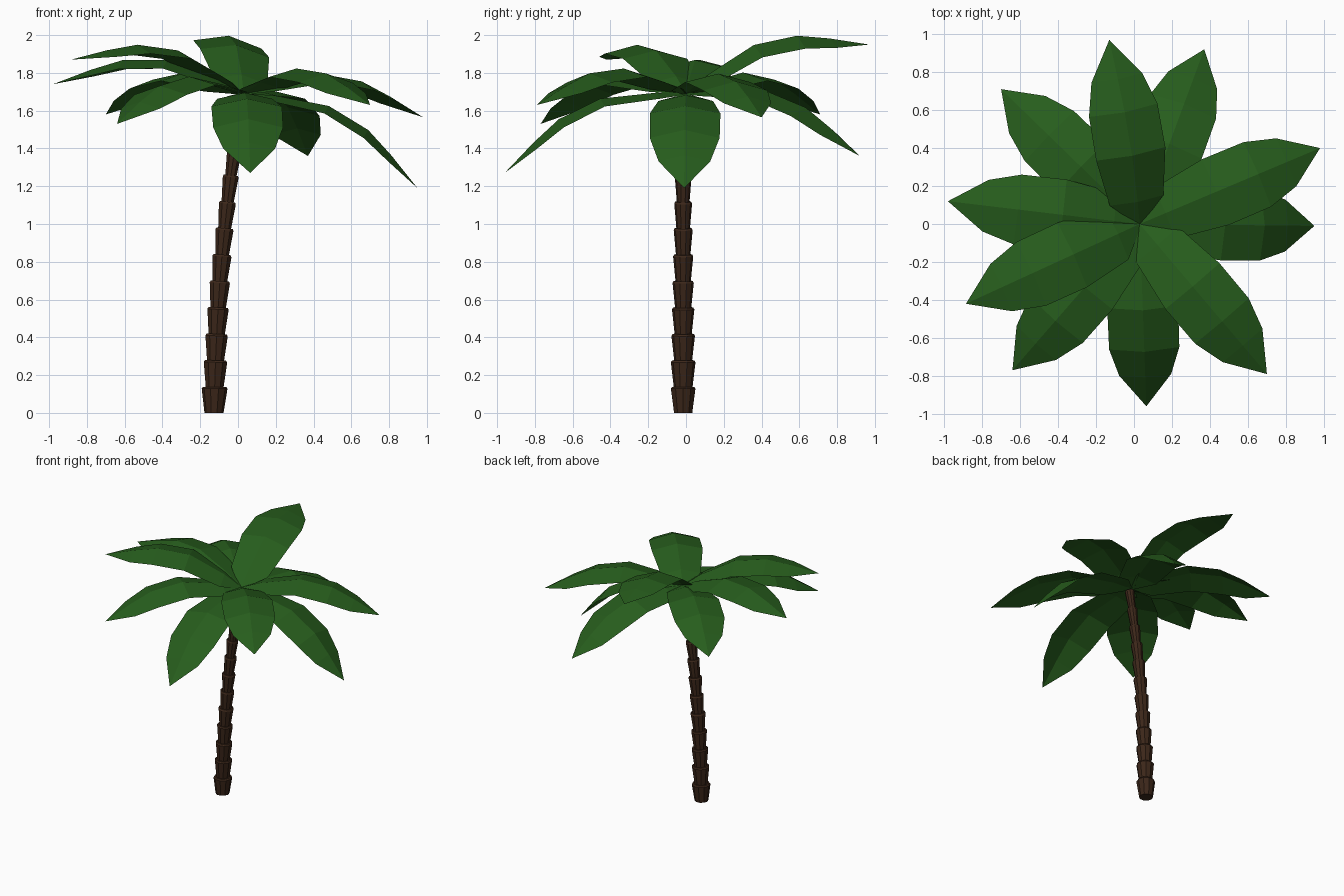
import bpy, bmesh, math
from mathutils import Vector, Matrix

if "Cube" in bpy.data.objects:
    bpy.data.objects.remove(bpy.data.objects["Cube"])


def material(name, rgb):
    m = bpy.data.materials.new(name)
    m.diffuse_color = (*rgb, 1)
    m.use_nodes = True
    m.node_tree.nodes["Principled BSDF"].inputs["Base Color"].default_value = m.diffuse_color
    return m


bark = material("bark", (0.045, 0.02, 0.01))
leaf = material("leaf", (0.02, 0.11, 0.012))


def finish(bm, name, mat, recalc=True):
    if recalc:
        bmesh.ops.recalc_face_normals(bm, faces=bm.faces)
    me = bpy.data.meshes.new(name)
    bm.to_mesh(me)
    bm.free()
    me.materials.append(mat)
    ob = bpy.data.objects.new(name, me)
    bpy.context.collection.objects.link(ob)
    return ob


# Trunk: flared bark rings stacked along a leaning curve
SIDES, RINGS, STEP = 10, 12, 0.14


def trunk_center(z):
    return Vector((-0.127 + 0.022 * z + 0.043 * z ** 2.3 * 0.85, -0.015, z))


for i in range(RINGS):
    z0, z1 = max(0, i * STEP - 0.015), (i + 1) * STEP - 0.012
    a, b = trunk_center(z0), trunk_center(z1)
    axis = (b - a).normalized()
    tilt = axis.to_track_quat('Z', 'Y').to_matrix() if i else Matrix.Identity(3)
    wide = 0.071 - 0.0215 * z1
    narrow = wide * 0.74
    rings = [(a, narrow), (b, wide), (b + axis * 0.01, wide * 0.9)]
    bm = bmesh.new()
    loops = []
    for c, r in rings:
        loops.append([bm.verts.new(c + tilt @ Vector((
            r * math.cos(2 * math.pi * k / SIDES),
            r * math.sin(2 * math.pi * k / SIDES), 0))) for k in range(SIDES)])
    for lo, hi in zip(loops, loops[1:]):
        for k in range(SIDES):
            n = (k + 1) % SIDES
            bm.faces.new((lo[k], lo[n], hi[n], hi[k]))
    bm.faces.new(loops[0][::-1])
    bm.faces.new(loops[-1])
    finish(bm, f"trunk_ring_{i + 1}", bark)

# Fronds: one arched, ridged leaf aimed at each tip
# stations: distance along chord, ridge height, half width, edge drop
STATIONS = [(0.0, 0.0, 0.015, 0.005), (0.14, 0.068, 0.145, 0.035),
            (0.42, 0.158, 0.187, 0.045), (0.66, 0.146, 0.185, 0.048),
            (0.83, 0.086, 0.137, 0.035), (1.0, 0.0, 0.0, 0.0)]
CROWN = Vector((0.03, 0.0, 1.69))
# tip x, y, z and roll in degrees
TIPS = [(-0.13, 0.97, 1.95, 7), (0.37, 0.92, 1.36, 0), (0.98, 0.40, 1.565, 0),
        (0.95, -0.01, 1.19, 0), (0.70, -0.79, 1.63, 0), (0.065, -0.96, 1.27, 0),
        (-0.64, -0.77, 1.53, 0), (-0.885, -0.42, 1.87, 0),
        (-0.98, 0.12, 1.74, 0), (-0.70, 0.71, 1.58, 0)]

for i, (x, y, z, roll) in enumerate(TIPS):
    chord = Vector((x, y, z)) - CROWN
    length = chord.length
    d = chord.normalized()
    side = d.cross(Vector((0, 0, 1))).normalized()
    side = Matrix.Rotation(math.radians(roll), 3, d) @ side
    up = side.cross(d)
    bm = bmesh.new()
    rows = []
    for t, h, w, drop in STATIONS:
        dist = length if t == 1.0 else t * length / 1.03
        mid = CROWN + d * dist + up * h
        if w == 0:
            rows.append([bm.verts.new(mid)])
        else:
            rows.append([bm.verts.new(mid + side * (s * w) - up * (abs(s) * drop))
                         for s in (-1, 0, 1)])
    for lo, hi in zip(rows, rows[1:]):
        for k in (0, 1):
            if len(hi) == 1:
                bm.faces.new((lo[k], lo[k + 1], hi[0]))
            else:
                bm.faces.new((lo[k], lo[k + 1], hi[k + 1], hi[k]))
    finish(bm, f"frond_{i + 1}", leaf, recalc=False)
